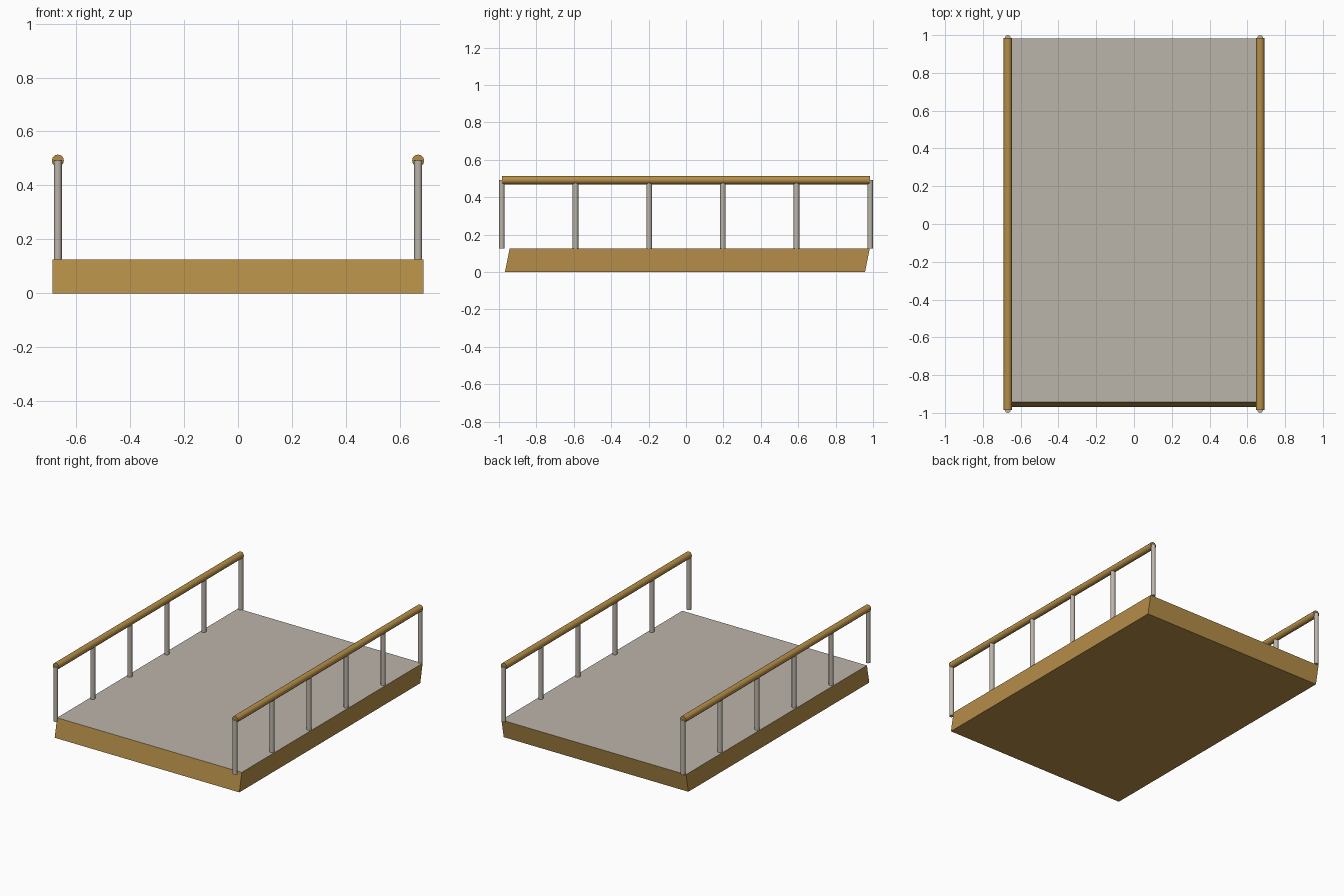
import bpy, bmesh, math
from mathutils import Matrix, Vector

if "Cube" in bpy.data.objects:
    bpy.data.objects.remove(bpy.data.objects["Cube"])


def material(name, rgb):
    m = bpy.data.materials.new(name)
    m.diffuse_color = (*rgb, 1)
    m.use_nodes = True
    m.node_tree.nodes["Principled BSDF"].inputs["Base Color"].default_value = m.diffuse_color
    return m


wood = material("warm wood", (0.46, 0.27, 0.065))
grey = material("warm grey", (0.50, 0.46, 0.40))


def add_object(name, bm, mats):
    mesh = bpy.data.meshes.new(name)
    bm.normal_update()
    bm.to_mesh(mesh)
    bm.free()
    for m in mats:
        mesh.materials.append(m)
    ob = bpy.data.objects.new(name, mesh)
    bpy.context.collection.objects.link(ob)
    return ob


def rod(name, a, b, radius, mat, sides=12):
    a, b = Vector(a), Vector(b)
    d = b - a
    bm = bmesh.new()
    bmesh.ops.create_cone(bm, cap_ends=True, segments=sides, radius1=radius,
                          radius2=radius, depth=d.length)
    turn = d.to_track_quat('Z', 'Y').to_matrix().to_4x4()
    bm.transform(Matrix.Translation((a + b) / 2) @ turn)
    ob = add_object(name, bm, [mat])
    bpy.ops.object.select_all(action='DESELECT')
    ob.select_set(True)
    bpy.context.view_layer.objects.active = ob
    bpy.ops.object.shade_smooth_by_angle(angle=math.radians(40))


# Deck: slab with slanted ends, wood sides and grey walking surface
W, H = 0.688, 0.125
bm = bmesh.new()
profile = [(-0.968, 0), (0.957, 0), (0.982, H), (-0.943, H)]
face = bm.faces.new([bm.verts.new((-W, y, z)) for y, z in profile])
ext = bmesh.ops.extrude_face_region(bm, geom=[face])
bmesh.ops.translate(bm, vec=(2 * W, 0, 0),
                    verts=[v for v in ext["geom"] if isinstance(v, bmesh.types.BMVert)])
bmesh.ops.recalc_face_normals(bm, faces=bm.faces)
for f in bm.faces:
    f.material_index = 1 if f.normal.z > 0.9 else 0
add_object("deck", bm, [wood, grey])

# Railings: six posts and a round handrail on each side
X, END, RAIL_Z = 0.668, 0.985, 0.492
for side, sx in (("left", -X), ("right", X)):
    for i in range(6):
        y = -END + 2 * END * i / 5
        rod(f"{side}_post_{i + 1}", (sx, y, H), (sx, y, RAIL_Z), 0.015, grey)
    rod(f"{side}_handrail", (sx, -END, RAIL_Z), (sx, END, RAIL_Z), 0.0225, wood)
